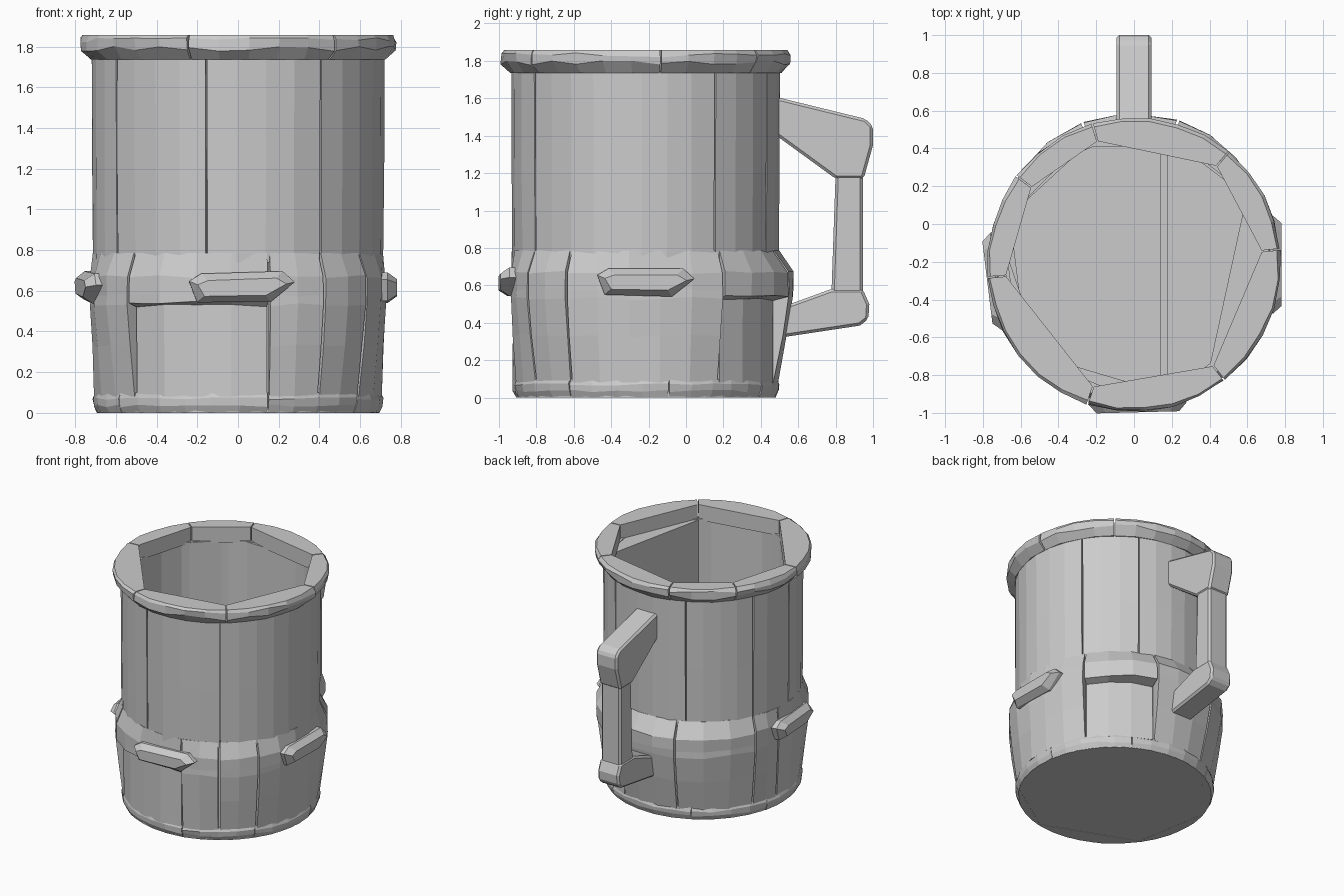
import bpy, bmesh, random
from math import sin, cos, radians, pi
from mathutils import Vector

random.seed(4)
cube = bpy.data.objects.get("Cube")
if cube:
    bpy.data.objects.remove(cube)

grey = bpy.data.materials.new("grey_stoneware")
grey.use_nodes = True
grey.diffuse_color = (0.6, 0.6, 0.6, 1)
grey.node_tree.nodes["Principled BSDF"].inputs["Base Color"].default_value = (0.6, 0.6, 0.6, 1)

CENTRE_Y = -0.215


def finish(bm, name, bevel=0):
    """Turn a bmesh into a flat shaded grey object."""
    bmesh.ops.recalc_face_normals(bm, faces=bm.faces)
    mesh = bpy.data.meshes.new(name)
    bm.to_mesh(mesh)
    bm.free()
    mesh.materials.append(grey)
    obj = bpy.data.objects.new(name, mesh)
    bpy.context.collection.objects.link(obj)
    if bevel:
        mod = obj.modifiers.new("chamfer", "BEVEL")
        mod.width, mod.segments = bevel, 1
    return obj


def stave(name, start, end, profile, inner, gap=0.5, rough=0.004, step=11):
    """Curved outside, straight inside; profile gives (radius, z) upwards.
    A radius may be a function of the angle."""
    start, end = start + gap, end - gap
    count = max(2, round((end - start) / step))
    half, mid = radians(end - start) / 2, radians(start + end) / 2
    bm = bmesh.new()
    columns = []
    for i in range(count + 1):
        a = radians(start + (end - start) * i / count)
        chord = inner * cos(half) / cos(a - mid)
        points = [(chord, profile[0][1])]
        for r, z in profile:
            r = r(a) if callable(r) else r
            edge = z in (profile[0][1], profile[-1][1])
            points.append((r + random.uniform(-rough, rough / 2),
                           z if edge else z + random.uniform(-rough, rough) * 2))
        points.append((chord, profile[-1][1]))
        columns.append([bm.verts.new((r * cos(a), r * sin(a) + CENTRE_Y, z)) for r, z in points])
    size = len(columns[0])
    for left, right in zip(columns, columns[1:]):
        for j in range(size):
            k = (j + 1) % size
            bm.faces.new((left[j], right[j], right[k], left[k]))
    bm.faces.new(columns[0])
    bm.faces.new(columns[-1])
    return finish(bm, name)


def ring(name, seams, profile, inner, **options):
    for i, (a, b) in enumerate(zip(seams, seams[1:] + [seams[0] + 360])):
        shape = profile(a) if callable(profile) else profile
        stave(f"{name}_{i + 1}", a, b, shape, inner, **options)


def prism(name, points, depth, bevel=0):
    """Extrude a closed polygon along a vector."""
    bm = bmesh.new()
    face = bm.faces.new([bm.verts.new(p) for p in points])
    new = bmesh.ops.extrude_face_region(bm, geom=[face])["geom"]
    bmesh.ops.translate(bm, vec=Vector(depth), verts=[v for v in new if isinstance(v, bmesh.types.BMVert)])
    return finish(bm, name, bevel)


def circle(radius, z, count=40):
    return [(radius * cos(2 * pi * i / count), radius * sin(2 * pi * i / count) + CENTRE_Y, z)
            for i in range(count)]


# Belt swells on the diagonals and most of all below the handle
def swell(a):
    return 0.72 + 0.045 * abs(sin(2 * a)) + 0.065 * max(0, sin(a)) ** 4


def taper(a):
    return 0.6 * swell(a) + 0.4 * 0.71


# Rim pieces
ring("rim_piece", [6, 50, 106.5, 143, 185, 251.5, 308],
     [(0.725, 1.735), (0.777, 1.79), (0.78, 1.83), (0.765, 1.857)], 0.68, gap=0.3, rough=0.007)

# Tall wall staves
ring("wall_stave", [31, 64, 115, 155, 184, 214, 257.5, 304.5],
     [(0.715, 0.74), (0.718, 1.2), (0.72, 1.745)], 0.69, gap=0.35, rough=0.002)


# Lower panels; some step back beneath the belt
def panel_profile(start):
    belt = [(swell, 0.58), (swell, 0.67), (0.716, 0.785)]
    if start in (33, 225):
        return [(0.712, 0.08), (0.714, 0.525), (swell, 0.54)] + belt
    return [(0.71, 0.08), (taper, 0.33), (swell, 0.53)] + belt


ring("lower_panel", [33, 73, 110, 155, 173, 225, 282, 304, 326], panel_profile, 0.685, step=13)

# Base ring
ring("base_piece", [10, 60, 118, 165, 215, 282, 325],
     [(0.695, 0), (0.712, 0.035), (0.716, 0.07), (0.705, 0.1)], 0.68, gap=0.2)

# Lining behind the staves, left open at the top
lining = bmesh.new()
rings = [[lining.verts.new(p) for p in circle(r, z, 24)]
         for r, z in ((0.685, 0.04), (0.685, 1.75), (0.665, 1.75), (0.665, 0.04))]
for j in range(4):
    a, b = rings[j], rings[(j + 1) % 4]
    for i in range(24):
        k = (i + 1) % 24
        lining.faces.new((a[i], a[k], b[k], b[i]))
finish(lining, "lining")

# Bottom and two floor boards
prism("bottom", circle(0.695, 0.001), (0, 0, 0.07))
disc = circle(0.67, 0.07, 120)
prism("floor_board_left", [p for p in disc if p[0] > 0.15], (0, 0, 0.03))
prism("floor_board_right", [p for p in disc if p[0] < 0.15], (0, 0, 0.03))


# Long chamfered studs on the belt
def stud(name, angle, tilt):
    bm = bmesh.new()
    outline = [(-0.26, 0.04), (-0.2, 0.075), (0.2, 0.075), (0.26, 0.02), (0.14, -0.075), (-0.22, -0.065)]
    a = radians(angle)
    out, side = Vector((cos(a), sin(a), 0)), Vector((-sin(a), cos(a), 0))
    layers = []
    for dist, sx, sz in ((0.62, 1, 1), (0.735, 1, 1), (0.782, 0.84, 0.55)):
        layers.append([bm.verts.new(out * dist + side * x * sx
                       + Vector((0, CENTRE_Y, 0.615 + z * sz + x * tilt))) for x, z in outline])
    for low, high in zip(layers, layers[1:]):
        for i in range(6):
            k = (i + 1) % 6
            bm.faces.new((low[i], low[k], high[k], high[i]))
    bm.faces.new(layers[0])
    bm.faces.new(layers[-1])
    finish(bm, name)


stud("front_stud", 271.5, 0.03)
stud("left_stud", 0, 0)
stud("right_stud", 187, -0.03)

# Angular handle at the back
handle = {
    "handle_upper_arm": [(0.47, 1.61), (0.96, 1.49), (1.0, 1.45), (1.0, 1.35), (0.95, 1.17),
                         (0.8, 1.17), (0.47, 1.41)],
    "handle_grip": [(0.8, 1.2), (0.945, 1.2), (0.945, 0.54), (0.777, 0.54)],
    "handle_lower_arm": [(0.5, 0.48), (0.777, 0.58), (0.945, 0.58), (0.98, 0.5), (0.975, 0.42),
                         (0.93, 0.385), (0.5, 0.32)],
}
for name, points in handle.items():
    width = 0.17 if name == "handle_grip" else 0.185
    prism(name, [(-width / 2, y, z) for y, z in points], (width, 0, 0), 0.015)
